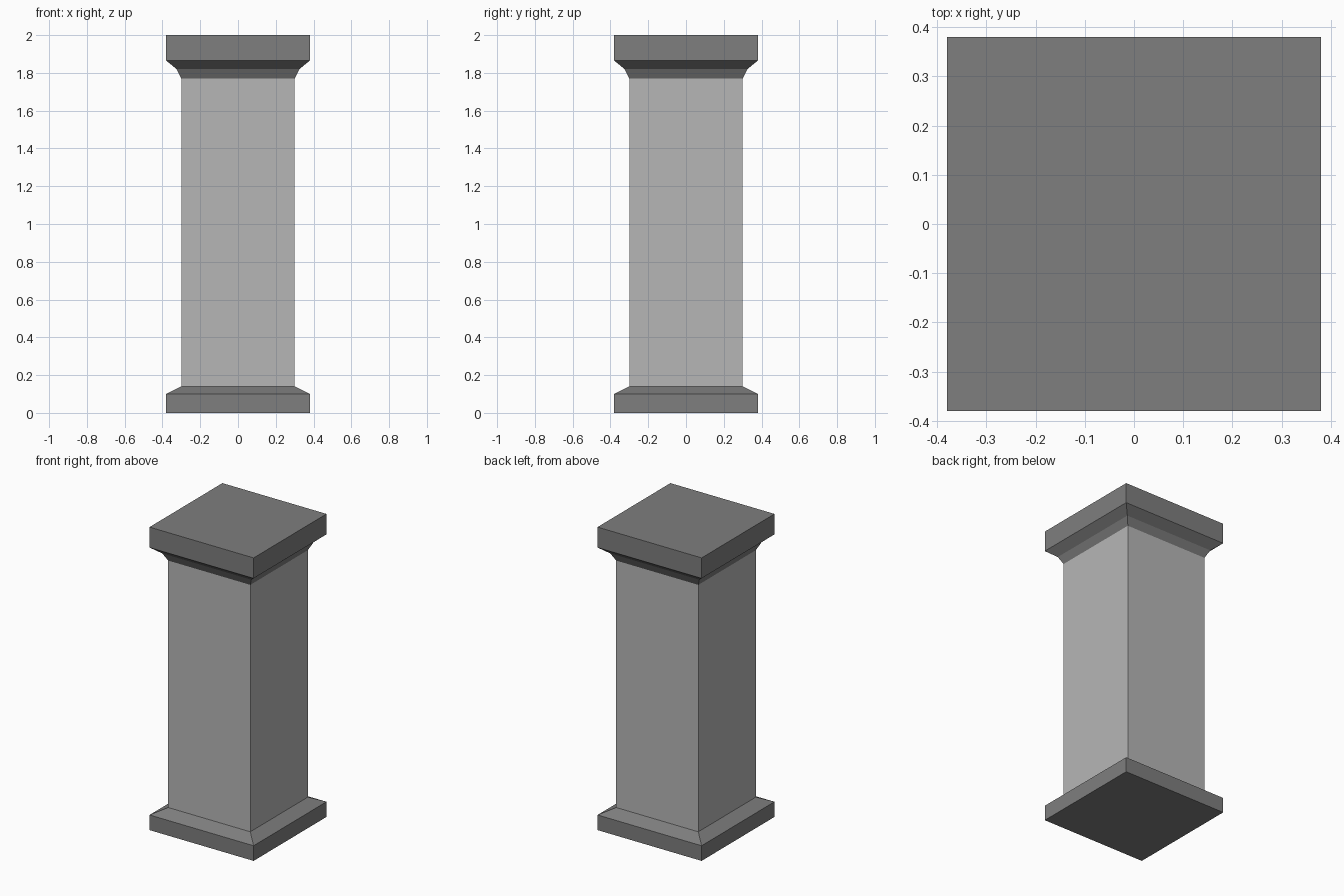
import bpy
import bmesh

cube = bpy.data.objects.get("Cube")
if cube:
    bpy.data.objects.remove(cube, do_unlink=True)


def make_material(name, value):
    mat = bpy.data.materials.new(name)
    mat.use_nodes = True
    color = (value, value, value, 1)
    mat.diffuse_color = color
    mat.node_tree.nodes["Principled BSDF"].inputs["Base Color"].default_value = color
    return mat


def square_stack(name, profile, mat, cap_bottom=True, cap_top=True):
    """Loft square rings through (half width, height) pairs."""
    bm = bmesh.new()
    corners = [(-1, -1), (1, -1), (1, 1), (-1, 1)]
    rings = [[bm.verts.new((sx * w, sy * w, z)) for sx, sy in corners]
             for w, z in profile]
    for low, high in zip(rings, rings[1:]):
        for i in range(4):
            j = (i + 1) % 4
            bm.faces.new((low[i], low[j], high[j], high[i]))
    if cap_bottom:
        bm.faces.new(rings[0][::-1])
    if cap_top:
        bm.faces.new(rings[-1])
    mesh = bpy.data.meshes.new(name)
    bm.to_mesh(mesh)
    bm.free()
    mesh.materials.append(mat)
    obj = bpy.data.objects.new(name, mesh)
    bpy.context.collection.objects.link(obj)
    return obj


dark_stone = make_material("dark stone", 0.21)
light_stone = make_material("light stone", 0.47)

# Plinth with sloped upper edge
square_stack("base", [(0.38, 0), (0.38, 0.10), (0.30, 0.14)], dark_stone, cap_top=False)
# Plain square shaft
square_stack("shaft", [(0.30, 0.14), (0.30, 1.77)], light_stone, False, False)
# Flared neck and top slab
square_stack("capital", [(0.30, 1.77), (0.325, 1.82), (0.38, 1.865), (0.38, 2.0)],
             dark_stone, cap_bottom=False)
